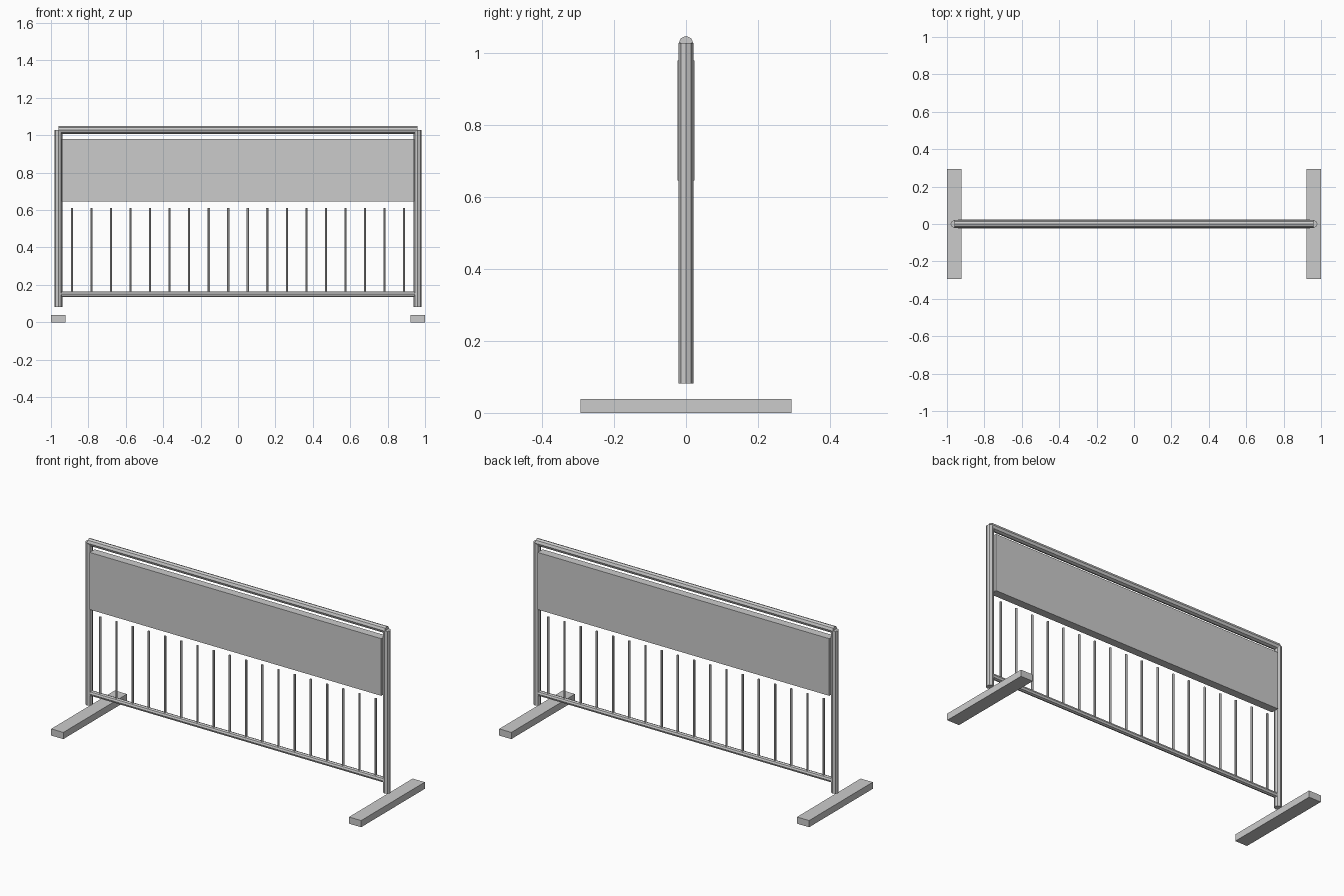
import bpy
from math import pi

if "Cube" in bpy.data.objects:
    bpy.data.objects.remove(bpy.data.objects["Cube"])


def box(name, center, size):
    bpy.ops.mesh.primitive_cube_add(size=1, location=center)
    ob = bpy.context.object
    ob.name = name
    ob.scale = size
    bpy.ops.object.transform_apply(location=False, rotation=False, scale=True)
    return ob


def tube(name, center, radius, length, sides=8, along_x=False):
    rot = (0, pi / 2, 0) if along_x else (0, 0, 0)
    bpy.ops.mesh.primitive_cylinder_add(vertices=sides, radius=radius, depth=length,
                                        location=center, rotation=rot)
    ob = bpy.context.object
    ob.name = name
    return ob


POST_X = 0.96
INNER = 0.94

# Feet and posts at both ends (posts stop just above the feet)
for side, s in (("left", -1), ("right", 1)):
    box(f"{side}_foot", (s * POST_X, 0, 0.0195), (0.078, 0.586, 0.039))
    tube(f"{side}_post", (s * POST_X, 0, 0.555), 0.0205, 0.947)

# Horizontal rails
tube("top_rail", (0, 0, 1.028), 0.0205, 2 * POST_X, along_x=True)
tube("bottom_rail", (0, 0, 0.15), 0.0155, 2 * POST_X, along_x=True)

# Sign panel
box("panel", (0, 0, 0.8135), (2 * INNER, 0.047, 0.333))

# Evenly spaced upright bars
COUNT = 18
step = 2 * INNER / COUNT
for i in range(COUNT):
    tube(f"bar_{i + 1}", (-INNER + (i + 0.5) * step, 0, 0.38), 0.0065, 0.46, sides=6)
